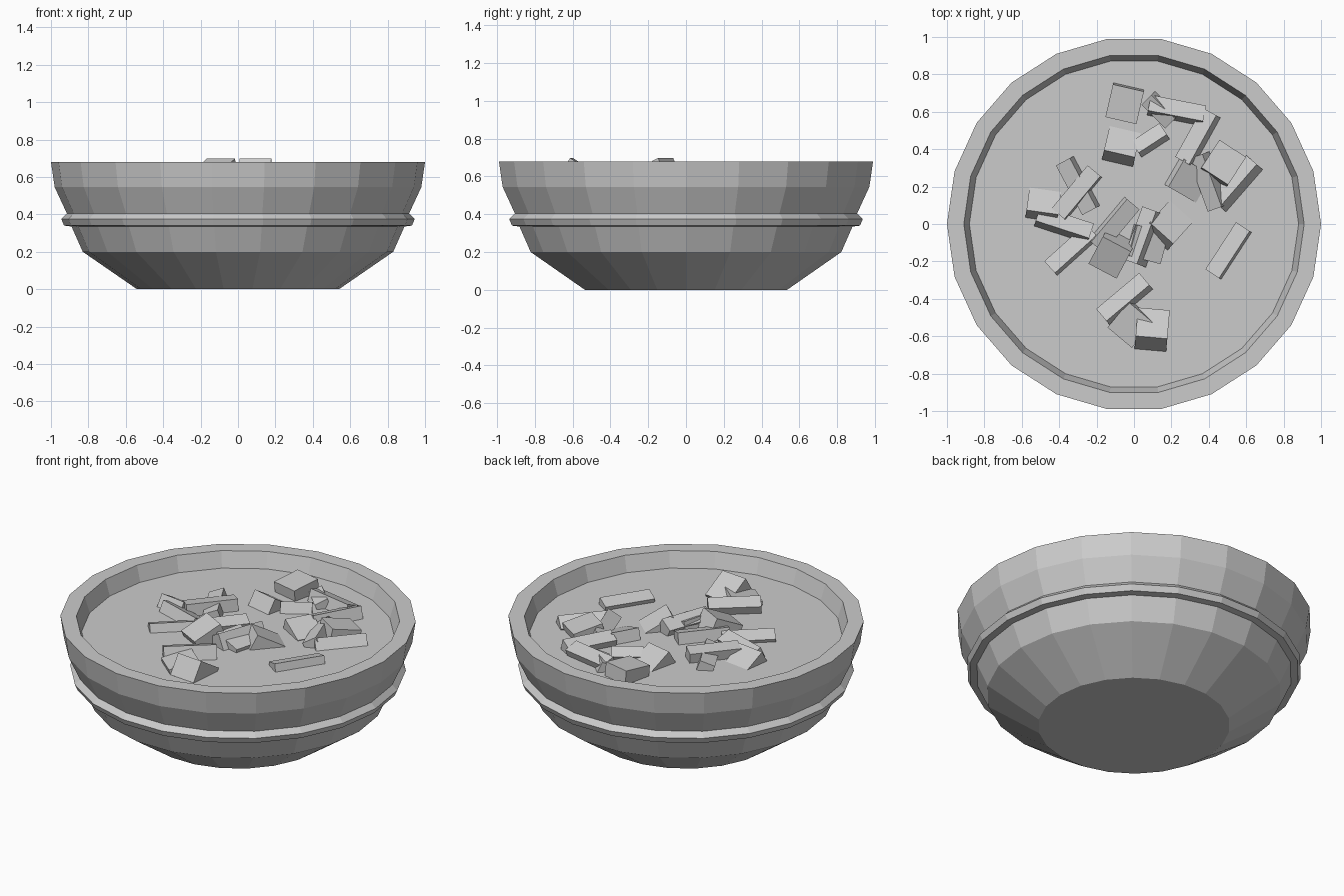
import bpy
import bmesh
from math import cos, sin, tau, radians
from mathutils import Matrix, Vector

old = bpy.data.objects.get("Cube")
if old:
    bpy.data.objects.remove(old, do_unlink=True)


def make_material(name, color):
    mat = bpy.data.materials.new(name)
    mat.use_nodes = True
    mat.diffuse_color = color
    mat.node_tree.nodes["Principled BSDF"].inputs["Base Color"].default_value = color
    return mat


grey = make_material("plain grey", (0.6, 0.6, 0.6, 1))
SIDES = 22


def add_object(name, bm):
    bmesh.ops.recalc_face_normals(bm, faces=bm.faces)
    mesh = bpy.data.meshes.new(name)
    bm.to_mesh(mesh)
    bm.free()
    mesh.materials.append(grey)
    obj = bpy.data.objects.new(name, mesh)
    bpy.context.collection.objects.link(obj)
    return obj


def lathe(name, profile):
    """Spin (radius, height) points around z and cap both ends."""
    bm = bmesh.new()
    rings = []
    for radius, z in profile:
        angles = [tau * i / SIDES for i in range(SIDES)]
        rings.append([bm.verts.new((radius * cos(a), radius * sin(a), z)) for a in angles])
    for low, high in zip(rings, rings[1:]):
        for i in range(SIDES):
            j = (i + 1) % SIDES
            bm.faces.new((low[i], low[j], high[j], high[i]))
    bm.faces.new(rings[0])
    bm.faces.new(rings[-1])
    return add_object(name, bm)


def chip(name, size, x, y, turn, roll, top):
    """Box whose top face is centred at (x, y, top), turned then rolled."""
    rotation = Matrix.Rotation(radians(turn), 4, "Z") @ Matrix.Rotation(radians(roll), 4, "X")
    place = Matrix.Translation((x, y, top)) @ rotation
    sink = Matrix.Translation((0, 0, -size[2] / 2))
    scale = Matrix.Diagonal(Vector(size).to_4d())
    bm = bmesh.new()
    bmesh.ops.create_cube(bm, size=1, matrix=place @ sink @ scale)
    return add_object(name, bm)


# Bowl: foot, flared wall, raised band, upper wall and thick rim, filled to a flat level
lathe("bowl", [
    (0.54, 0), (0.83, 0.2), (0.89, 0.335), (0.93, 0.34), (0.945, 0.375),
    (0.915, 0.405), (0.98, 0.545), (1, 0.68), (0.91, 0.68), (0.88, 0.585),
])

# Narrow chips lying in the filling: x, y, turn, roll, top height
strips = [
    (0.23, 0.62, -11, -20, 0.64),
    (0.33, 0.47, 61, -20, 0.64),
    (0.38, 0.22, -70, 30, 0.63),
    (0.53, 0.23, 49, -35, 0.62),
    (0.5, -0.14, 57, -15, 0.62),
    (0.03, -0.06, 70, -30, 0.65),
    (-0.1, -0.01, 50, 15, 0.64),
    (-0.06, -0.39, 40, -20, 0.65),
    (-0.31, 0.17, 50, -8, 0.65),
    (-0.31, 0.2, -62, 20, 0.63),
    (-0.37, 0.01, -18, -25, 0.63),
    (-0.34, -0.13, 42, -20, 0.62),
]
for i, place in enumerate(strips):
    chip(f"narrow_chip_{i + 1}", (0.3, 0.09, 0.12), *place)

# Broad chips poking out at steeper angles
blocks = [
    (-0.05, 0.64, -13, 6, 0.66),
    (-0.06, 0.45, -13, -32, 0.62),
    (0.3, 0.23, 60, 20, 0.62),
    (0.48, 0.33, -33, -12, 0.65),
    (0.2, 0.01, -42, -28, 0.63),
    (0.08, -0.11, 75, 15, 0.63),
    (-0.13, -0.18, -28, 25, 0.66),
    (-0.02, -0.54, -40, 12, 0.63),
    (0.1, -0.53, -5, -32, 0.65),
    (-0.48, 0.14, -8, -30, 0.61),
]
for i, place in enumerate(blocks):
    chip(f"broad_chip_{i + 1}", (0.17, 0.18, 0.13), *place)

# Small slivers between the chips at the back
for i, place in enumerate([(0.13, 0.6, -45, 25, 0.63), (0.08, 0.46, 33, -25, 0.63)]):
    chip(f"sliver_{i + 1}", (0.18, 0.08, 0.12), *place)
